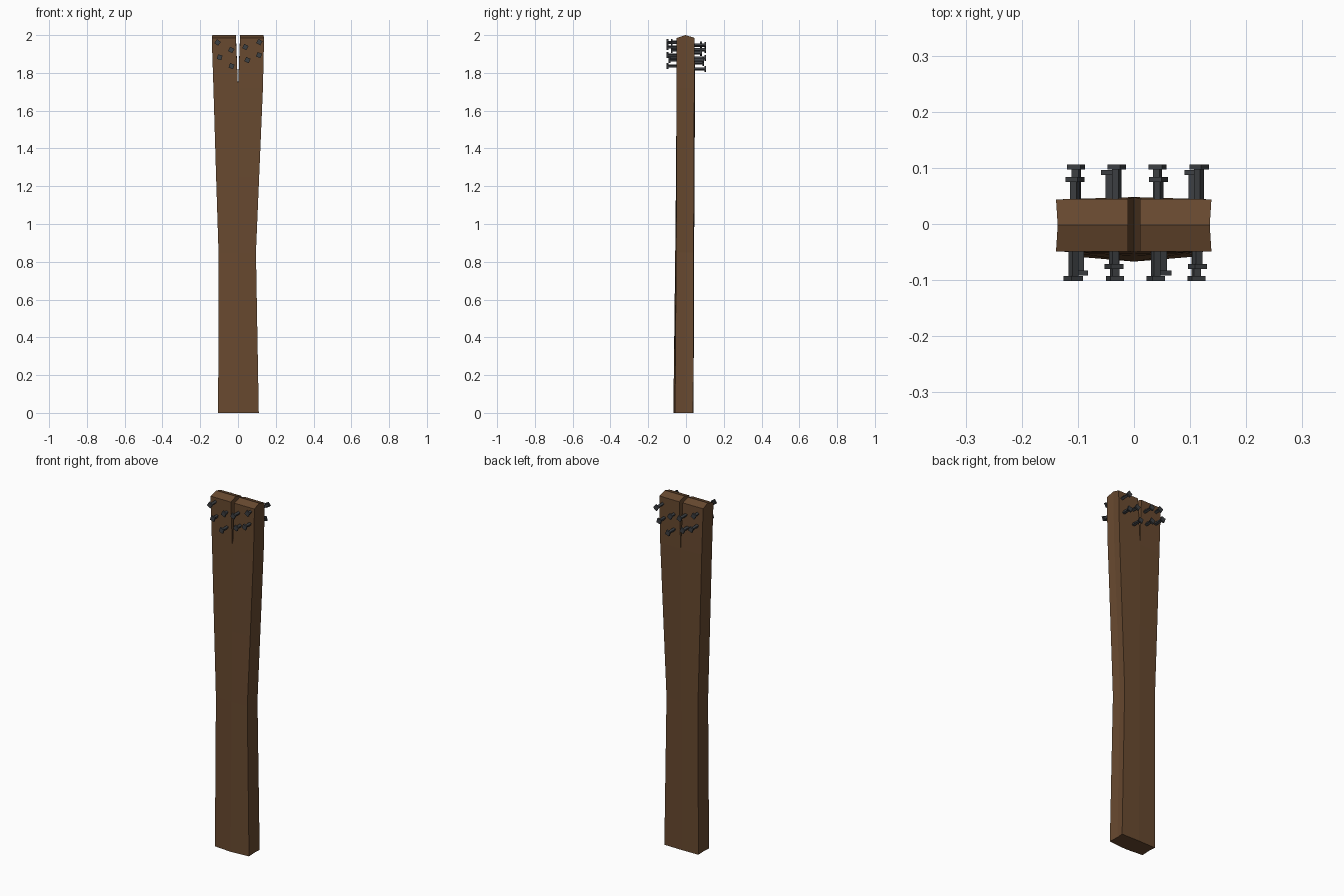
import bpy, bmesh, math
from mathutils import Matrix

if "Cube" in bpy.data.objects:
    bpy.data.objects.remove(bpy.data.objects["Cube"])


def material(name, rgb):
    m = bpy.data.materials.new(name)
    m.diffuse_color = (*rgb, 1)
    m.use_nodes = True
    m.node_tree.nodes["Principled BSDF"].inputs["Base Color"].default_value = m.diffuse_color
    return m


wood = material("brown wood", (0.138, 0.067, 0.029))
iron = material("dark iron", (0.046, 0.050, 0.055))


def finish(bm, name, mat):
    bmesh.ops.remove_doubles(bm, verts=bm.verts, dist=0.0002)
    bmesh.ops.recalc_face_normals(bm, faces=bm.faces)
    mesh = bpy.data.meshes.new(name)
    bm.to_mesh(mesh)
    bm.free()
    mesh.materials.append(mat)
    ob = bpy.data.objects.new(name, mesh)
    bpy.context.collection.objects.link(ob)
    return ob


# Plank stations: z, left x, right x, front corner y, front centre y, back corner y, back centre y, half gap
ROWS = [
    (0.00, -0.105, 0.110, -0.058, -0.067, 0.038, 0.040, 0.0),
    (0.85, -0.103, 0.095, -0.052, -0.057, 0.040, 0.043, 0.0),
    (1.25, -0.116, 0.112, -0.050, -0.053, 0.042, 0.045, 0.0),
    (1.72, -0.130, 0.132, -0.049, -0.050, 0.044, 0.048, 0.0),
    (1.985, -0.139, 0.138, -0.049, -0.049, 0.044, 0.045, 0.011),
]

# Plank: two lofted halves that meet below the split
bm = bmesh.new()
for side in (-1, 1):
    rings = []
    for z, xl, xr, fc, fm, bc, bmid, gap in ROWS:
        x = xl if side < 0 else xr
        peak = 0.015 if gap else 0
        pts = [(side * gap, fm, z), (x, fc, z), (x - side * 0.003, -0.002, z + peak),
               (x, bc, z), (side * gap, bmid, z), (side * gap, -0.002, z + peak)]
        rings.append([bm.verts.new(p) for p in pts])
    for k, (a, b) in enumerate(zip(rings, rings[1:])):
        for i in range(4):
            bm.faces.new((a[i], a[i + 1], b[i + 1], b[i]))
        if k == len(rings) - 2:  # walls of the split
            for i in (4, 5):
                j = (i + 1) % 6
                bm.faces.new((a[i], a[j], b[j], b[i]))
    bot, top = rings[0], rings[-1]
    bm.faces.new(bot[:5])
    bm.faces.new((top[0], top[1], top[2], top[5]))  # ridged end
    bm.faces.new((top[5], top[2], top[3], top[4]))
finish(bm, "split_plank", wood)

# Nails on the front: x, z, tip y, twist in degrees
NAILS = [
    (-0.108, 1.961, 0.102, 35), (-0.036, 1.921, 0.080, 28),
    (0.039, 1.937, 0.102, 25), (0.113, 1.963, 0.080, 30),
    (-0.097, 1.883, 0.092, 15), (-0.034, 1.836, 0.102, 20),
    (0.050, 1.868, 0.092, 25), (0.111, 1.894, 0.102, 20),
]


def box(bm, size, matrix):
    bmesh.ops.create_cube(bm, size=1, matrix=matrix @ Matrix.Diagonal((*size, 1)))


def nail(name, x, z, tip, twist, d):
    rot = Matrix.Rotation(math.radians(twist), 4, 'Y')
    bm = bmesh.new()
    length = tip - 0.03
    box(bm, (0.013, length, 0.013), Matrix.Translation((x, d * (0.03 + length / 2 - 0.002), z)) @ rot)
    box(bm, (0.025, 0.009, 0.025), Matrix.Translation((x, d * (tip - 0.0045), z)) @ rot)
    finish(bm, name, iron)


for n, (x, z, tip, twist) in enumerate(NAILS, 1):
    nail(f"front_nail_{n}", x, z, tip, twist, -1)
    nail(f"back_nail_{n}", -x + 0.008, z - 0.015, tip + 0.004, -twist, 1)
